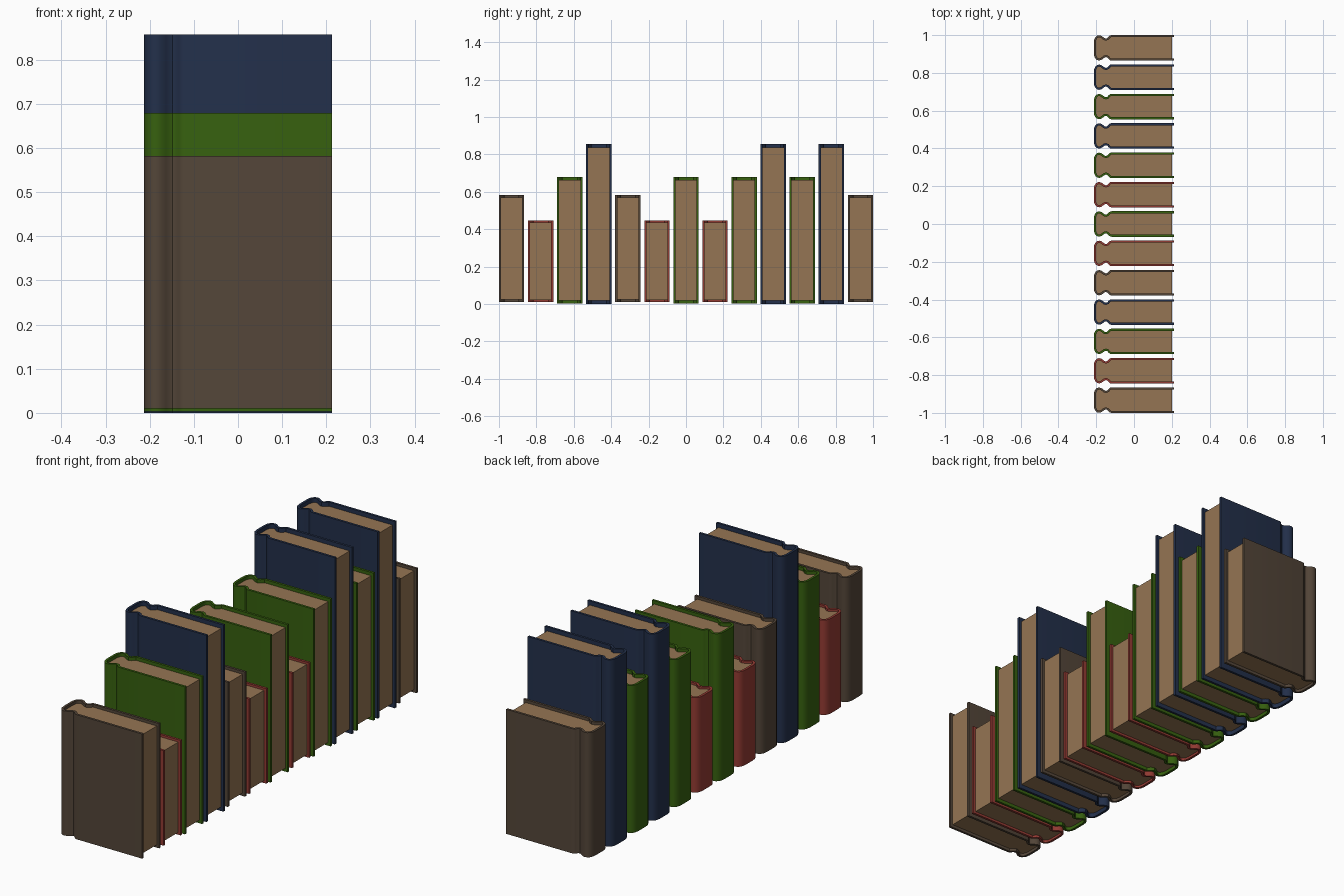
import bpy, bmesh, math
from mathutils import Vector

if "Cube" in bpy.data.objects:
    bpy.data.objects.remove(bpy.data.objects["Cube"])


def material(name, rgb):
    lin = [((c / 255 + 0.055) / 1.055) ** 2.4 for c in rgb]
    m = bpy.data.materials.new(name)
    m.diffuse_color = (*lin, 1)
    m.use_nodes = True
    m.node_tree.nodes["Principled BSDF"].inputs["Base Color"].default_value = m.diffuse_color
    return m


PAPER = material("tan paper", (149, 117, 83))
# cover kind: material, bottom z, top z
KINDS = {
    "brown": (material("brown cover", (84, 70, 57)), 0.010, 0.582),
    "red": (material("red cover", (148, 59, 51)), 0.010, 0.446),
    "green": (material("green cover", (55, 97, 15)), 0.003, 0.680),
    "navy": (material("navy cover", (35, 48, 75)), 0.0, 0.857),
}
ORDER = ["brown", "red", "green", "navy", "brown", "red", "green",
         "red", "green", "navy", "green", "navy", "brown"]
THICK = 0.011

# half outline of a cover: rounded spine, hinge groove, flat board
HALF = [(-0.213, 0.028), (-0.210, 0.046), (-0.204, 0.057), (-0.196, 0.064),
        (-0.185, 0.067), (-0.173, 0.064), (-0.163, 0.057), (-0.155, 0.051),
        (-0.148, 0.049), (-0.141, 0.052), (-0.134, 0.060), (-0.127, 0.066),
        (-0.119, 0.0675), (0.213, 0.0675)]
OUTER = [Vector(p) for p in reversed(HALF)] + [Vector((x, -y)) for x, y in HALF]


def inset(path, d):
    # shift an open path sideways toward the inside of the book
    out = []
    for i, p in enumerate(path):
        t = path[min(i + 1, len(path) - 1)] - path[max(i - 1, 0)]
        t.normalize()
        out.append(p + Vector((-t.y, t.x)) * d)
    return out


INNER = inset(OUTER, THICK)
# keep the board ends straight and parallel
for k, s in ((0, 1), (-1, -1)):
    INNER[k] = Vector((0.213, s * (0.0675 - THICK)))


def prism(name, outline, z0, z1, mat):
    bm = bmesh.new()
    face = bm.faces.new([bm.verts.new((p.x, p.y, z0)) for p in outline])
    ext = bmesh.ops.extrude_face_region(bm, geom=[face])
    top = [v for v in ext["geom"] if isinstance(v, bmesh.types.BMVert)]
    bmesh.ops.translate(bm, verts=top, vec=(0, 0, z1 - z0))
    bmesh.ops.recalc_face_normals(bm, faces=bm.faces)
    bmesh.ops.triangulate(bm, faces=[f for f in bm.faces if len(f.verts) > 4])
    me = bpy.data.meshes.new(name)
    bm.to_mesh(me)
    bm.free()
    me.materials.append(mat)
    ob = bpy.data.objects.new(name, me)
    bpy.context.collection.objects.link(ob)
    bpy.ops.object.select_all(action="DESELECT")
    ob.select_set(True)
    bpy.context.view_layer.objects.active = ob
    bpy.ops.object.shade_smooth_by_angle(angle=math.radians(35))
    return ob


# page block follows the inside of the cover, stopping short of the fore edge
PAGES = [p.copy() for p in INNER]
PAGES[0].x = PAGES[-1].x = 0.201

for i, kind in enumerate(ORDER):
    mat, z0, z1 = KINDS[kind]
    y = -0.9325 + i * 1.865 / (len(ORDER) - 1)
    margin = 0.017 * (z1 - z0) / 0.857 + 0.002
    cover = prism(f"{kind}_book_cover_{i + 1}", OUTER + INNER[::-1], z0, z1, mat)
    pages = prism(f"{kind}_book_pages_{i + 1}", PAGES, z0 + margin, z1 - margin, PAPER)
    cover.location.y = pages.location.y = y
